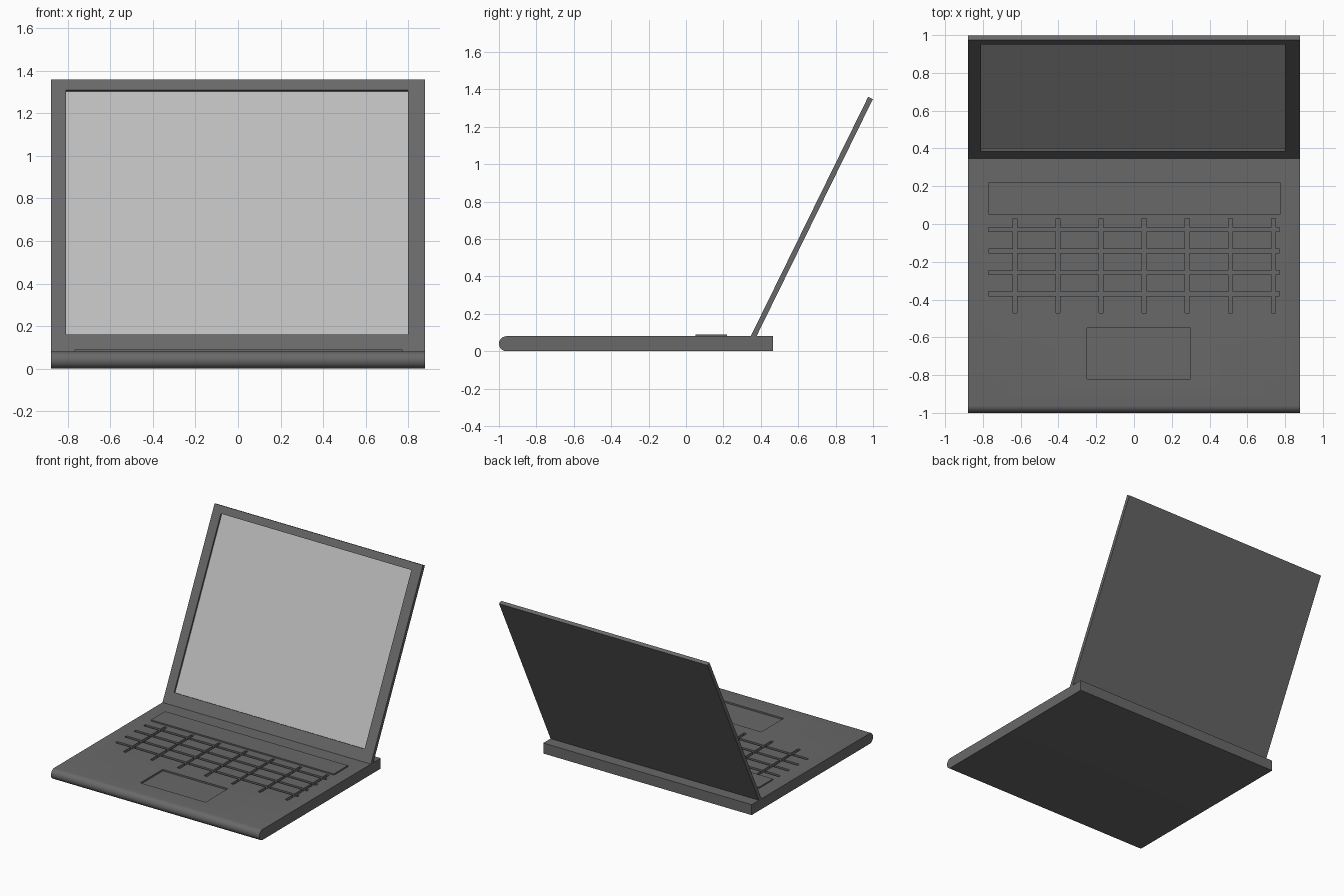
import bpy, bmesh, math
from mathutils import Matrix, Vector

if "Cube" in bpy.data.objects:
    bpy.data.objects.remove(bpy.data.objects["Cube"])


def material(name, v):
    m = bpy.data.materials.new(name)
    m.diffuse_color = (v, v, v, 1)
    m.use_nodes = True
    m.node_tree.nodes["Principled BSDF"].inputs["Base Color"].default_value = m.diffuse_color
    return m


BODY = material("dark_grey", 0.14)
SCREEN = material("light_grey", 0.5)


def finish(name, bm, mat):
    bmesh.ops.recalc_face_normals(bm, faces=bm.faces)
    me = bpy.data.meshes.new(name)
    bm.to_mesh(me)
    bm.free()
    ob = bpy.data.objects.new(name, me)
    bpy.context.collection.objects.link(ob)
    me.materials.append(mat)
    return ob


def box(name, x, y, z, mat=BODY, matrix=Matrix()):
    bm = bmesh.new()
    size = [b - a for a, b in (x, y, z)]
    mid = [(a + b) / 2 for a, b in (x, y, z)]
    bmesh.ops.create_cube(bm, size=1, matrix=matrix @ Matrix.Translation(mid)
                          @ Matrix.Diagonal((*size, 1)))
    return finish(name, bm, mat)


def cut(target, cutter):
    mod = target.modifiers.new("cut", 'BOOLEAN')
    mod.operation, mod.solver, mod.object = 'DIFFERENCE', 'EXACT', cutter
    bpy.context.view_layer.objects.active = target
    bpy.ops.object.modifier_apply(modifier=mod.name)
    bpy.data.objects.remove(cutter)


# Base: side profile with a half-round front edge, extruded across x
H, W = 0.08, 0.88
r = H / 2
profile = [(0.465, 0), (0.465, H)]
for i in range(13):
    a = math.pi / 2 + math.pi * i / 12
    profile.append((-1 + r + r * math.cos(a), r + r * math.sin(a)))
bm = bmesh.new()
face = bm.faces.new([bm.verts.new((-W, y, z)) for y, z in profile])
ext = bmesh.ops.extrude_face_region(bm, geom=[face])
bmesh.ops.translate(bm, vec=(2 * W, 0, 0),
                    verts=[v for v in ext["geom"] if isinstance(v, bmesh.types.BMVert)])
base = finish("base", bm, BODY)

# Touchpad recess
cut(base, box("cutter", (-0.25, 0.30), (-0.82, -0.55), (H - 0.012, 0.2)))

# Keyboard grooves: rows, then columns
g = 0.011
for i in range(4):
    y = -0.03 - 0.113 * i
    cut(base, box("cutter", (-0.77, 0.77), (y - g, y + g), (H - 0.02, 0.2)))
for i in range(7):
    x = -0.63 + 0.228 * i
    cut(base, box("cutter", (x - g, x + g), (-0.47, 0.03), (H - 0.02, 0.2)))

# Raised strip behind the keys
box("speaker_strip", (-0.77, 0.775), (0.05, 0.22), (H - 0.01, H + 0.01))

# Lid: local y runs up the lid, local z points out of the screen
tilt = math.atan2(1.28, 0.628)
lid_frame = Matrix.Translation((0, 0.346, H)) @ Matrix.Rotation(tilt, 4, 'X')
length, thick, depth = 1.426, 0.028, 0.015
lid = box("lid", (-W, W), (0, length), (-thick, 0), matrix=lid_frame)
s = math.sin(tilt)
low, high = (0.16 - H) / s, (1.31 - H) / s
cut(lid, box("cutter", (-0.81, 0.80), (low, high), (-depth, 0.1), matrix=lid_frame))

# Screen panel at the bottom of the recess
box("screen", (-0.81, 0.80), (low, high), (-depth - 0.005, -depth + 0.001),
    SCREEN, lid_frame)

# Smooth only the rounded front edge
bpy.ops.object.select_all(action='DESELECT')
base.select_set(True)
bpy.context.view_layer.objects.active = base
bpy.ops.object.shade_smooth_by_angle(angle=math.radians(30))
